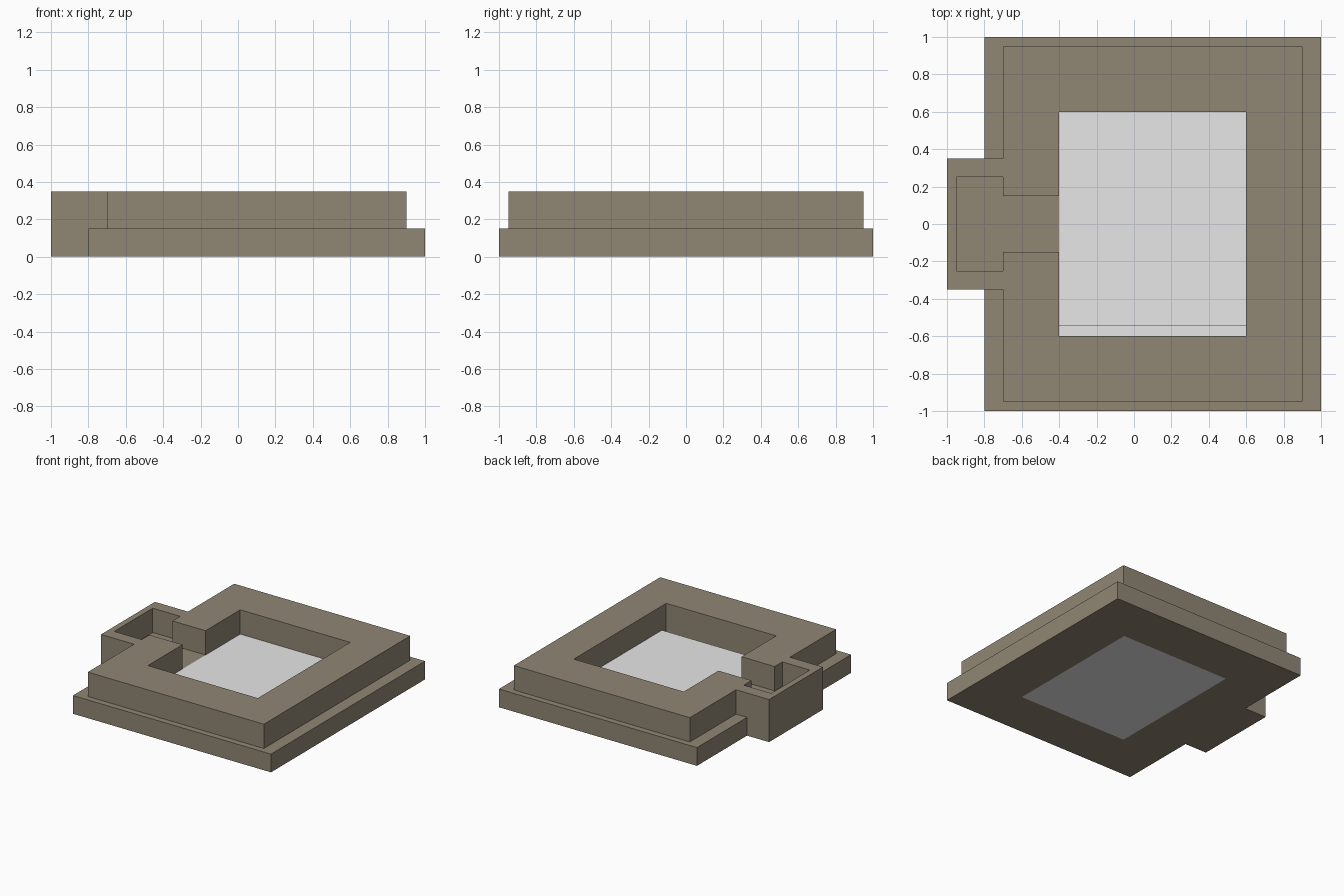
import bpy

if "Cube" in bpy.data.objects:
    bpy.data.objects.remove(bpy.data.objects["Cube"])


def material(name, rgb):
    m = bpy.data.materials.new(name)
    m.diffuse_color = (*rgb, 1.0)
    m.use_nodes = True
    m.node_tree.nodes["Principled BSDF"].inputs["Base Color"].default_value = m.diffuse_color
    return m


stone = material("brown_stone", (0.28, 0.238, 0.173))
pale = material("pale_grey", (0.8, 0.8, 0.8))


def box(name, x0, x1, y0, y1, z0, z1, mat):
    """Axis-aligned box given by its limits."""
    bpy.ops.mesh.primitive_cube_add(size=1)
    ob = bpy.context.object
    ob.name = name
    size, mid = (x1 - x0, y1 - y0, z1 - z0), ((x0 + x1) / 2, (y0 + y1) / 2, (z0 + z1) / 2)
    for v in ob.data.vertices:
        v.co = [v.co[i] * size[i] + mid[i] for i in range(3)]
    ob.data.materials.append(mat)
    return ob


def combine(target, tool, operation):
    """Boolean with a hidden helper."""
    mod = target.modifiers.new(tool.name, 'BOOLEAN')
    mod.operation = operation
    mod.solver = 'EXACT'
    mod.object = tool
    tool.hide_render = True
    tool.hide_set(True)


# Stepped enclosure: plinth, upper walls and entrance annex in one body
body = box("enclosure", -0.8, 1.0, -1.0, 1.0, 0.0, 0.15, stone)
combine(body, box("upper_walls_helper", -0.7, 0.9, -0.95, 0.95, 0.05, 0.35, stone), 'UNION')
combine(body, box("annex_helper", -1.0, -0.6, -0.35, 0.35, 0.0, 0.35, stone), 'UNION')

# Court through the body, passage and annex room down to plinth level
combine(body, box("court_cutter", -0.4, 0.6, -0.6, 0.6, -0.2, 0.6, stone), 'DIFFERENCE')
combine(body, box("passage_cutter", -0.75, -0.3, -0.15, 0.15, 0.15, 0.6, stone), 'DIFFERENCE')
combine(body, box("annex_room_cutter", -0.95, -0.7, -0.25, 0.25, 0.15, 0.6, stone), 'DIFFERENCE')

# Pale court floor with a narrow slot along the front wall
box("court_bottom", -0.4, 0.6, -0.6, 0.6, 0.0, 0.01, pale)
box("court_floor", -0.4, 0.6, -0.545, 0.6, 0.01, 0.15, pale)
